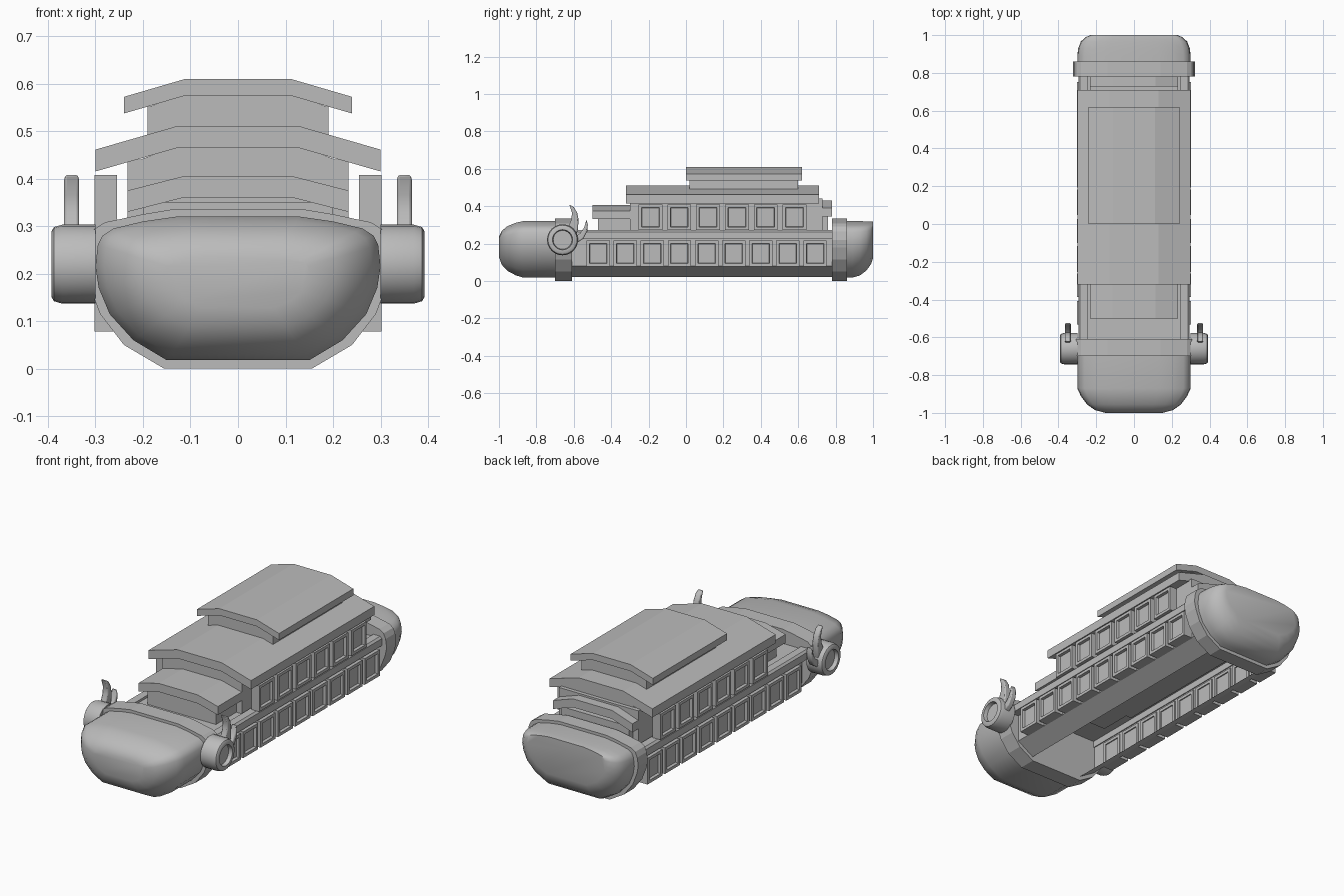
import bpy, bmesh, math

if "Cube" in bpy.data.objects:
    bpy.data.objects.remove(bpy.data.objects["Cube"])

mat = bpy.data.materials.new("plain grey")
mat.diffuse_color = (0.5, 0.5, 0.5, 1)
mat.use_nodes = True
mat.node_tree.nodes["Principled BSDF"].inputs["Base Color"].default_value = mat.diffuse_color


def finish(name, bm, smooth=None, fix=True):
    if fix:
        bmesh.ops.recalc_face_normals(bm, faces=bm.faces[:])
    me = bpy.data.meshes.new(name)
    bm.to_mesh(me)
    bm.free()
    me.materials.append(mat)
    ob = bpy.data.objects.new(name, me)
    bpy.context.collection.objects.link(ob)
    if smooth:
        bpy.ops.object.select_all(action='DESELECT')
        ob.select_set(True)
        bpy.context.view_layer.objects.active = ob
        bpy.ops.object.shade_smooth_by_angle(angle=math.radians(smooth))
    return ob


def loft(name, rings, caps=True, smooth=None, closed=True):
    bm = bmesh.new()
    vs = [[bm.verts.new(p) for p in r] for r in rings]
    n = len(vs[0])
    for a, b in zip(vs, vs[1:]):
        for i in range(n if closed else n - 1):
            j = (i + 1) % n
            bm.faces.new((a[i], a[j], b[j], b[i]))
    if caps:
        bm.faces.new(vs[0])
        bm.faces.new(vs[-1][::-1])
    return finish(name, bm, smooth)


def prism(name, pts, y0, y1, caps=True, closed=True):
    return loft(name, [[(x, y, z) for x, z in pts] for y in (y0, y1)], caps, None, closed)


def mirrored(half):
    return half + [(-x, z) for x, z in reversed(half)]


def box(name, x, y0, y1, z0, z1):
    prism(name, mirrored([(x, z0), (x, z1)]), y0, y1)


def roof(name, flat, wide, top, edge, thick, y0, y1):
    prism(name, [(wide, edge - thick), (wide, edge), (flat, top), (-flat, top), (-wide, edge),
                 (-wide, edge - thick), (-flat, top - thick), (flat, top - thick)], y0, y1)


# rounded bow and stern
pod = mirrored([(.15, .018), (.22, .06), (.27, .115), (.293, .17), (.3, .215), (.295, .26),
                (.285, .28), (.262, .295), (.2, .31), (.13, .32)])


def pod_rings(stations, zc):
    return [[(x * sx, y, zc + (z - zc) * sz) for x, z in pod] for y, sx, sz in stations]


loft("bow", pod_rings([(-.61, 1, 1), (-.87, 1, 1), (-.91, .94, .93), (-.955, .83, .79),
                       (-.985, .69, .6), (-1, .5, .36)], .19), smooth=40)
loft("stern", pod_rings([(.78, 1, 1), (.89, 1, 1), (.93, .985, .96), (.965, .94, .87),
                         (.988, .86, .76), (1, .77, .65)], .31), smooth=40)

# collars around hull ends
collar = mirrored([(.155, 0), (.24, .05), (.29, .115), (.315, .18), (.323, .22), (.317, .265),
                   (.305, .292), (.28, .308), (.2, .325), (.14, .335)])
prism("front_collar", collar, -.70, -.61)
prism("rear_collar", collar, .78, .86)

# hull shell, open underneath, and side rails
prism("hull", mirrored([(.155, .022), (.25, .08), (.25, .26)]), -.61, .78, False, False)
for s in (-1, 1):
    prism("rail", [(s * .245, .225), (s * .295, .225), (s * .295, .262), (s * .285, .272), (s * .245, .272)], -.61, .78)

# deck houses and bent roofs
box("front_house", .2, -.47, -.28, .255, .35)
roof("front_roof", .115, .232, .405, .375, .045, -.5, -.29)
box("main_house", .232, -.3, .73, .255, .44)
prism("main_house_gable", mirrored([(.232, .43), (.125, .47)]), -.3, .71)
roof("main_roof", .13, .3, .51, .461, .046, -.32, .71)
box("rear_house", .2, .7, .76, .255, .36)
roof("rear_roof", .115, .232, .43, .39, .045, .69, .78)
box("top_house", .19, .02, .6, .47, .552)
prism("top_house_gable", mirrored([(.19, .55), (.11, .58)]), .02, .6)
roof("top_roof", .11, .24, .61, .572, .035, 0, .62)


# framed windows
def window(name, s, y, z, w, h, x0, x1):
    bm = bmesh.new()
    bmesh.ops.create_cube(bm, size=1)
    for v in bm.verts:
        v.co = (s * (x0 + x1) / 2 + v.co.x * (x1 - x0), y + v.co.y * w, z + v.co.z * h)
    sides = [f for f in bm.faces if abs(f.normal.x) > .9]
    for f in sides:
        bmesh.ops.inset_individual(bm, faces=[f], thickness=.022, depth=0)
        bmesh.ops.inset_individual(bm, faces=[f], thickness=.004, depth=-.014)
    finish(name, bm)


for s in (-1, 1):
    for i in range(9):
        window("lower_window", s, -.47 + i * .145, .147, .125, .138, .245, .302)
    for i in range(6):
        window("upper_window", s, -.19 + i * .154, .34, .127, .136, .255, .302)

# side discs with recessed hub, and horns
profile = [(.30, .083), (.37, .083), (.387, .078), (.392, .07), (.392, .054), (.372, .05)]
big_horn = [(-.625, .41), (-.6, .395), (-.582, .365), (-.575, .33), (-.577, .28), (-.59, .23),
            (-.64, .26), (-.625, .3), (-.612, .33), (-.61, .365)]
small_horn = [(-.532, .328), (-.525, .3), (-.528, .265), (-.55, .225), (-.59, .2), (-.595, .235),
              (-.565, .255), (-.545, .285)]
for s in (-1, 1):
    rings = []
    for x, r in profile:
        rings.append([(s * x, -.66 + r * math.cos(k * math.tau / 24), .22 + r * math.sin(k * math.tau / 24))
                      for k in range(24)])
    loft("side_disc", rings, smooth=35)
    for name, pts in (("big_horn", big_horn), ("small_horn", small_horn)):
        ob = loft(name, [[(s * x, y, z) for y, z in pts] for x in (.334, .366)], smooth=40)
        b = ob.modifiers.new("soft", 'BEVEL')
        b.width = .006
        b.segments = 2
